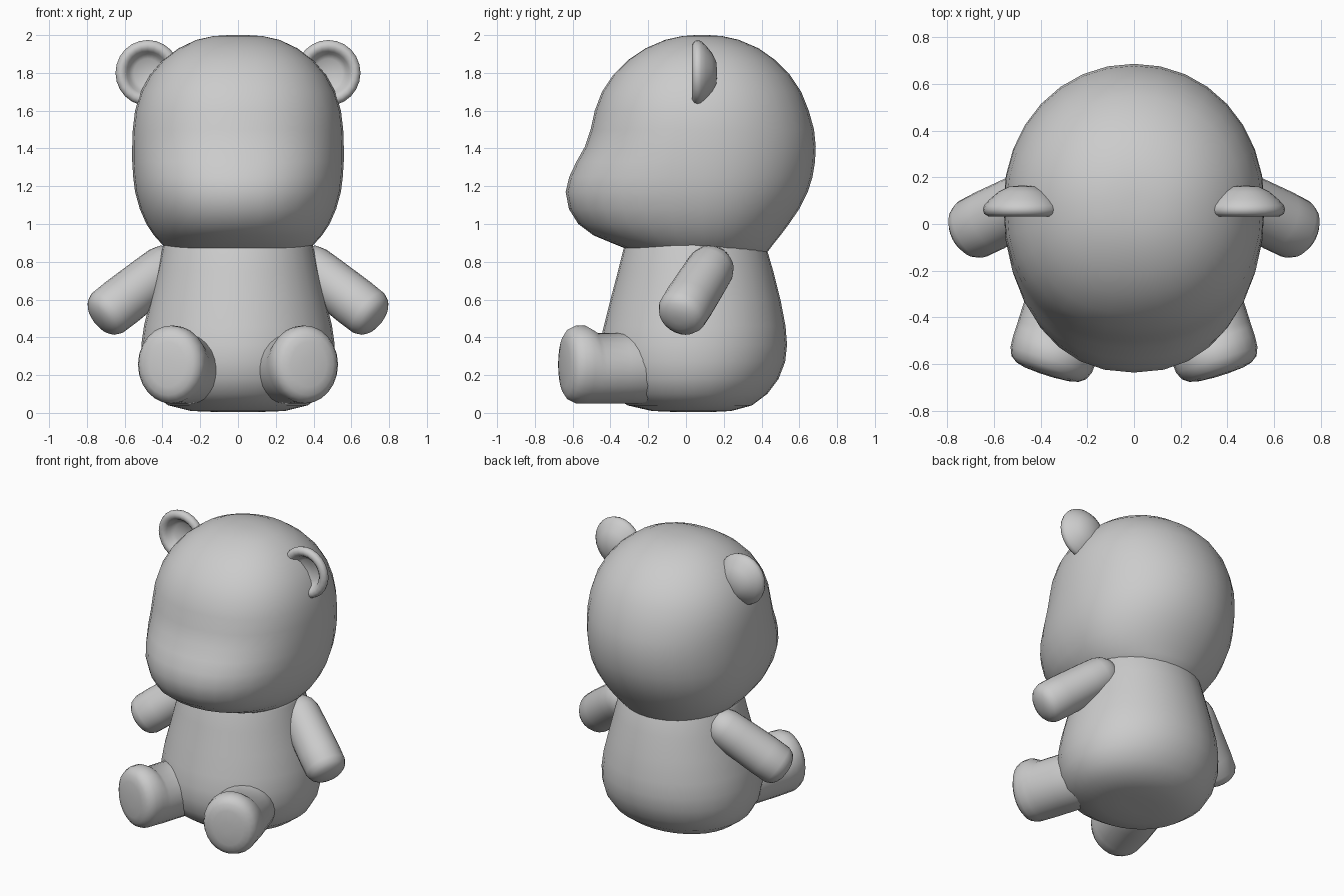
import bpy, bmesh
from math import sin, cos, pi
from mathutils import Vector

if "Cube" in bpy.data.objects:
    bpy.data.objects.remove(bpy.data.objects["Cube"])


def oval(hw, front, back, yc, z, n=2.0, seg=32):
    """Horizontal ring with different depth in front of and behind yc."""
    pts = []
    for i in range(seg):
        a = 2 * pi * i / seg
        c, s = cos(a), sin(a)
        e = 2 / (n if s < 0 else 2.05)
        x = hw * abs(c) ** e * (1 if c >= 0 else -1)
        y = abs(s) ** e * ((back - yc) if s >= 0 else (front - yc))
        pts.append(Vector((x, yc + y, z)))
    return pts


def ellipse(centre, u, v, seg=24):
    return [centre + u * cos(2 * pi * i / seg) + v * sin(2 * pi * i / seg)
            for i in range(seg)]


def loft(name, rings, mirror=False):
    bm = bmesh.new()
    loops = [[bm.verts.new(p) for p in r] for r in rings]
    for a, b in zip(loops, loops[1:]):
        for i in range(len(a)):
            j = (i + 1) % len(a)
            bm.faces.new((a[i], a[j], b[j], b[i]))
    bm.faces.new(loops[0])
    bm.faces.new(loops[-1])
    bmesh.ops.recalc_face_normals(bm, faces=bm.faces)
    for f in bm.faces:
        f.smooth = True
    me = bpy.data.meshes.new(name)
    bm.to_mesh(me)
    bm.free()
    ob = bpy.data.objects.new(name, me)
    bpy.context.collection.objects.link(ob)
    if mirror:
        m = ob.modifiers.new("Mirror", 'MIRROR')
        m.use_mirror_merge = False
    return ob


# head with protruding muzzle: z, half width, front y, back y
head = [(0.80, .25, -.14, .36), (0.85, .35, -.27, .43), (0.89, .40, -.37, .46),
        (0.94, .445, -.49, .50), (1.00, .485, -.57, .545), (1.08, .52, -.62, .60),
        (1.17, .545, -.637, .645), (1.25, .555, -.618, .67), (1.33, .56, -.58, .683),
        (1.41, .56, -.535, .687), (1.50, .557, -.505, .678), (1.60, .545, -.483, .65),
        (1.70, .515, -.445, .61), (1.79, .465, -.385, .55), (1.87, .395, -.305, .47),
        (1.93, .315, -.215, .385), (1.975, .22, -.11, .28), (1.995, .13, -.02, .19),
        (2.0, .05, .05, .12)]
loft("head", [oval(w, f, b, .085, z, 2.25) for z, w, f, b in head])

# pear-shaped body
body = [(0.005, .12, -.06, .14), (0.01, .25, -.18, .24), (0.04, .37, -.31, .35),
        (0.10, .45, -.40, .43), (0.18, .495, -.445, .49), (0.27, .512, -.462, .525),
        (0.36, .512, -.458, .535), (0.46, .498, -.435, .527), (0.60, .463, -.40, .50),
        (0.75, .427, -.36, .462), (0.87, .40, -.33, .427), (0.94, .38, -.30, .39)]
loft("body", [oval(w, f, b, .04, z) for z, w, f, b in body])

# arms: distance along the axis from the shoulder, radius
shoulder, hand = Vector((.39, .13, .765)), Vector((.69, -.02, .53))
d = (hand - shoulder).normalized()
u = d.cross(Vector((0, 0, 1))).normalized()
v = d.cross(u)
length = (hand - shoulder).length
arm = [(-.12, .03), (-.09, .08), (-.05, .112), (0, .126), (.1, .13), (length - .1, .135),
       (length, .133), (length + .035, .118), (length + .055, .095),
       (length + .07, .06), (length + .075, .02)]
loft("arm", [ellipse(shoulder + d * t, u * r, v * r) for t, r in arm], True)

# legs with flared feet: distance behind the sole, width radius, height radius
sole = Vector((.37, -.63, 0))
d = Vector((.30, -.95, 0)).normalized()
u = Vector((-d.y, d.x, 0))
leg = [(.60, .12, .12), (.58, .165, .165), (.53, .185, .185), (.30, .186, .186),
       (.165, .186, .186), (.14, .186, .195), (.10, .187, .206), (.05, .183, .206),
       (.015, .168, .19), (-.005, .14, .163), (-.015, .10, .12), (-.02, .03, .04)]
loft("leg", [ellipse(sole - d * t + Vector((0, 0, .05 + h)) if t < .5
                     else sole - d * t + Vector((0, 0, .236)),
                     u * w, Vector((0, 0, h))) for t, w, h in leg[:8]]
     + [ellipse(sole - d * t + Vector((0, 0, .256)), u * w, Vector((0, 0, h)))
        for t, w, h in leg[8:]], True)

# dished ears: radius, y
ear = [(.01, .165), (.06, .16), (.105, .138), (.145, .105), (.168, .08), (.174, .062),
       (.168, .044), (.15, .033), (.13, .036), (.113, .052), (.10, .078),
       (.075, .095), (.01, .102)]
loft("ear", [ellipse(Vector((.478, y, 1.80)), Vector((r * .98, 0, 0)), Vector((0, 0, r)))
             for r, y in ear], True)
